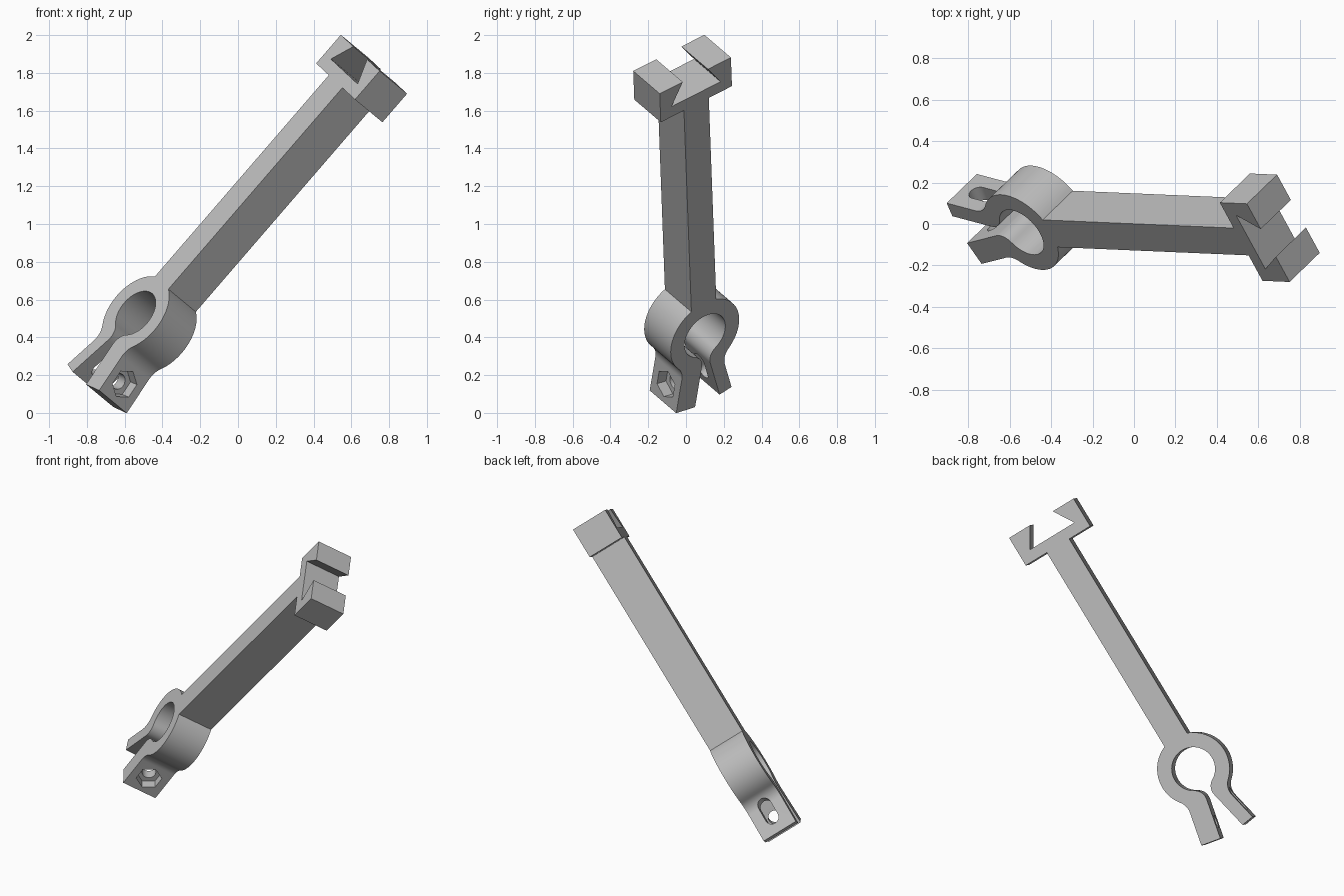
import bpy, bmesh
from math import sin, cos, pi, radians, sqrt, atan2
from mathutils import Vector, Matrix

cube = bpy.data.objects.get("Cube")
if cube:
    bpy.data.objects.remove(cube)

# Part frame: u runs along the arm, v across it, w through its depth
u = Vector((0.653, -0.028, 0.756)).normalized()
w = Vector((0.618, 0.597, -0.511))
w = (w - u * w.dot(u)).normalized()
v = u.cross(w)
FRAME = Matrix.Translation((-0.542, -0.04, 0.529)) @ Matrix((u, v, -w)).transposed().to_4x4()

DEPTH = 0.235
RING, BORE = 0.226, 0.135      # clamp ring radii
SPLAY = radians(12)            # each clamp leg leans outwards
ALONG = Vector((cos(SPLAY), -sin(SPLAY)))
OUT = Vector((sin(SPLAY), cos(SPLAY)))

grey = bpy.data.materials.new("light grey")
grey.use_nodes = True
grey.diffuse_color = (0.5, 0.5, 0.5, 1)
grey.node_tree.nodes["Principled BSDF"].inputs["Base Color"].default_value = (0.5, 0.5, 0.5, 1)


def arc(centre, radius, a, b, steps):
    return [Vector((centre[0] + radius * cos(a + (b - a) * i / steps),
                    centre[1] + radius * sin(a + (b - a) * i / steps))) for i in range(steps + 1)]


def blend(radius, tip, fillet):
    """Fillet from a ring circle to the straight leg side through tip."""
    off = tip.dot(OUT) + fillet
    reach = radius + fillet
    c = OUT * off - ALONG * sqrt(reach ** 2 - off ** 2)
    a, b = atan2(-c.y, -c.x), atan2(-OUT.y, -OUT.x)
    turn = (b - a + pi) % (2 * pi) - pi
    return atan2(c.y, c.x), arc(c, fillet, a, a + turn, 10)


def half_outline(outer_tip):
    """Jaw, arm, ring and leg on the +v side."""
    inner_tip = Vector((-0.456, 0.081))
    pts = [Vector(p) for p in ((1.69, 0.162), (1.82, 0.083), (1.82, 0.235), (1.62, 0.235), (1.62, 0.082))]
    end, fillet = blend(RING, outer_tip, 0.1)
    pts += arc((0, 0), RING, atan2(0.082, 0.2106), end, 24)[:-1] + fillet
    pts += [outer_tip, inner_tip]
    end, fillet = blend(BORE, inner_tip, 0.08)
    pts += fillet[::-1] + arc((0, 0), BORE, end, 0, 24)[1:]
    return pts


def prism(name, pts, low, high, matrix):
    """Extrude a flat outline between two heights and place it."""
    bm = bmesh.new()
    face = bm.faces.new([bm.verts.new((p[0], p[1], low)) for p in pts])
    ext = bmesh.ops.extrude_face_region(bm, geom=[face])["geom"]
    bmesh.ops.translate(bm, vec=(0, 0, high - low),
                        verts=[g for g in ext if isinstance(g, bmesh.types.BMVert)])
    bmesh.ops.recalc_face_normals(bm, faces=bm.faces)
    bm.transform(matrix)
    mesh = bpy.data.meshes.new(name)
    bm.to_mesh(mesh)
    bm.free()
    mesh.materials.append(grey)
    obj = bpy.data.objects.new(name, mesh)
    bpy.context.collection.objects.link(obj)
    return obj


def leg_frame(side, tip, at_u):
    """Frame on a leg's outer face: x along the leg, z outwards."""
    along = Vector((ALONG.x, side * ALONG.y, 0))
    out = Vector((OUT.x, side * OUT.y, 0))
    m = Matrix((along, out.cross(along), out)).transposed().to_4x4()
    at_v = tip.y - (at_u - tip.x) * sin(SPLAY) / cos(SPLAY)
    return FRAME @ Matrix.Translation((at_u, side * at_v, -DEPTH / 2)) @ m


# Clamp body: one outline from the slim leg round to the thick leg
slim_tip, thick_tip = Vector((-0.445, 0.16)), Vector((-0.432, 0.205))
slim = half_outline(slim_tip)
thick = [Vector((p.x, -p.y)) for p in half_outline(thick_tip)]
body = prism("clamp_arm", slim + thick[-2::-1], -DEPTH, 0, FRAME)

# Nut pocket and bolt hole in the thick leg, slot in the slim leg
thick_frame = leg_frame(-1, thick_tip, -0.321)
slim_frame = leg_frame(1, slim_tip, -0.30)
R = 0.043
slot = arc((0.045, 0), R, -pi / 2, pi / 2, 16) + arc((-0.045, 0), R, pi / 2, 3 * pi / 2, 16)
cutters = [
    prism("nut_pocket_cutter", arc((0, 0), 0.08, 0, 2 * pi, 6)[:-1], -0.06, 0.03, thick_frame),
    prism("bolt_hole_cutter", arc((0, 0), R, 0, 2 * pi, 32)[:-1], -0.16, -0.04, thick_frame),
    prism("slot_cutter", slot, -0.11, 0.03, slim_frame),
]
bpy.ops.object.select_all(action="DESELECT")
bpy.context.view_layer.objects.active = body
body.select_set(True)
for cutter in cutters:
    cutter.hide_render = True
    mod = body.modifiers.new(cutter.name, "BOOLEAN")
    mod.operation, mod.solver, mod.object = "DIFFERENCE", "EXACT", cutter
    bpy.ops.object.modifier_apply(modifier=mod.name)
    bpy.data.objects.remove(cutter)

bpy.ops.object.shade_smooth_by_angle(angle=radians(30))
